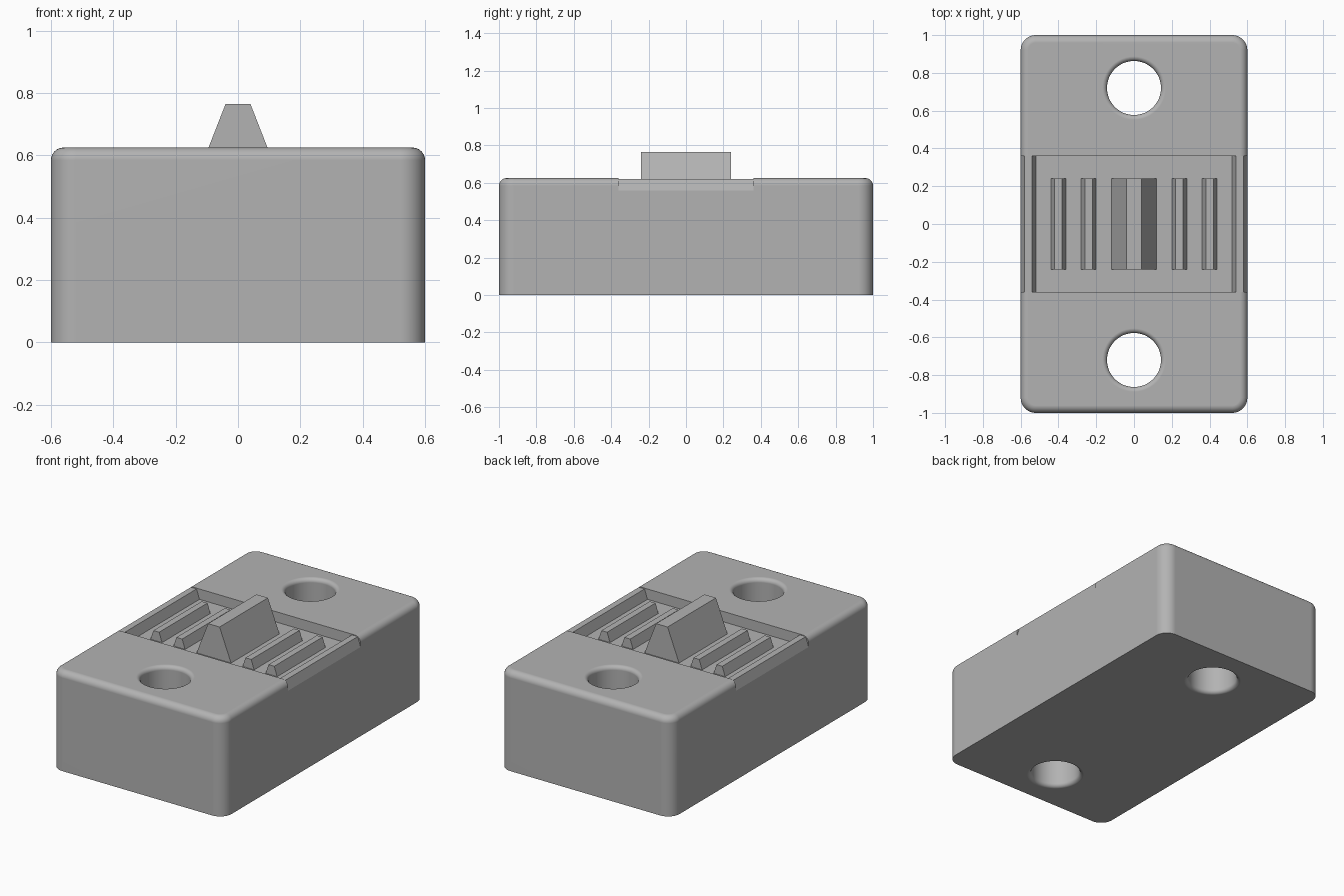
import bpy, bmesh, math

if "Cube" in bpy.data.objects:
    bpy.data.objects.remove(bpy.data.objects["Cube"])

grey = bpy.data.materials.new("plain grey")
grey.diffuse_color = (0.45, 0.45, 0.45, 1)
grey.use_nodes = True
grey.node_tree.nodes["Principled BSDF"].inputs["Base Color"].default_value = grey.diffuse_color


def make(name, bm):
    bmesh.ops.recalc_face_normals(bm, faces=bm.faces)
    mesh = bpy.data.meshes.new(name)
    bm.to_mesh(mesh)
    bm.free()
    mesh.materials.append(grey)
    obj = bpy.data.objects.new(name, mesh)
    bpy.context.collection.objects.link(obj)
    return obj


def stack(name, rings):
    """Skin a list of equal-length point rings and cap both ends."""
    bm = bmesh.new()
    loops = [[bm.verts.new(p) for p in ring] for ring in rings]
    n = len(loops[0])
    for a, b in zip(loops, loops[1:]):
        for i in range(n):
            j = (i + 1) % n
            bm.faces.new((a[i], a[j], b[j], b[i]))
    bm.faces.new(loops[0])
    bm.faces.new(loops[-1])
    return make(name, bm)


def rounded_ring(inset, z, hx=0.6, hy=1.0, r=0.08, seg=10):
    pts = []
    for k, (sx, sy) in enumerate(((1, 1), (-1, 1), (-1, -1), (1, -1))):
        for i in range(seg + 1):
            a = math.pi / 2 * (k + i / seg)
            pts.append((sx * (hx - r) + (r - inset) * math.cos(a),
                        sy * (hy - r) + (r - inset) * math.sin(a), z))
    return pts


def circle(y, r, z, n=48):
    return [(r * math.cos(math.tau * i / n), y + r * math.sin(math.tau * i / n), z)
            for i in range(n)]


def ridge(name, x, bottom, top, half_y, z0, z1):
    """Trapezoid bar running along y."""
    return stack(name, [[(x - bottom, y, z0), (x + bottom, y, z0),
                         (x + top, y, z1), (x - top, y, z1)]
                        for y in (-half_y, half_y)])


H, FLOOR, R = 0.625, 0.56, 0.04
angles = [math.pi / 2 * i / 8 for i in range(9)]

# Block with rounded corners and a rounded top edge
body = stack("body", [rounded_ring(0, 0)] +
             [rounded_ring(R - R * math.cos(a), H - R + R * math.sin(a)) for a in angles])

# Screw hole cutters, flared at both ends, and the cross channel cutter
HR, F = 0.143, 0.025
flare = [(HR + F * (1 - math.cos(a)), F * (1 - math.sin(a))) for a in angles]
profile = [(HR + F, -0.1)] + flare[::-1] + [(r, H - z) for r, z in flare] + [(HR + F, H + 0.1)]
cutters = [stack("hole_cutter", [circle(y, r, z) for r, z in profile])
           for y in (-0.72, 0.72)]
cutters.append(ridge("channel_cutter", 0, 0.8, 0.8, 0.36, FLOOR, 0.9))
for c in cutters:
    c.hide_render = True
    mod = body.modifiers.new("cut", 'BOOLEAN')
    mod.operation = 'DIFFERENCE'
    mod.solver = 'EXACT'
    mod.object = c
bpy.context.view_layer.update()
cut = bpy.data.meshes.new_from_object(body.evaluated_get(bpy.context.evaluated_depsgraph_get()))
body.modifiers.clear()
body.data = cut
for c in cutters:
    bpy.data.objects.remove(c)

bpy.context.view_layer.objects.active = body
body.select_set(True)
bpy.ops.object.shade_smooth_by_angle(angle=math.radians(30))
body.modifiers.new("even shading", 'WEIGHTED_NORMAL').keep_sharp = True

# Small ridges, full-length end rails and the tall middle grip
for s, side in ((-1, "left"), (1, "right")):
    ridge(side + "_inner_ridge", s * 0.24, 0.04, 0.02, 0.24, FLOOR, 0.62)
    ridge(side + "_outer_ridge", s * 0.40, 0.04, 0.02, 0.24, FLOOR, 0.62)
    ridge(side + "_end_rail", s * 0.56, 0.04, 0.02, 0.36, FLOOR, 0.62)
ridge("middle_grip", 0, 0.12, 0.04, 0.24, FLOOR, 0.765)
